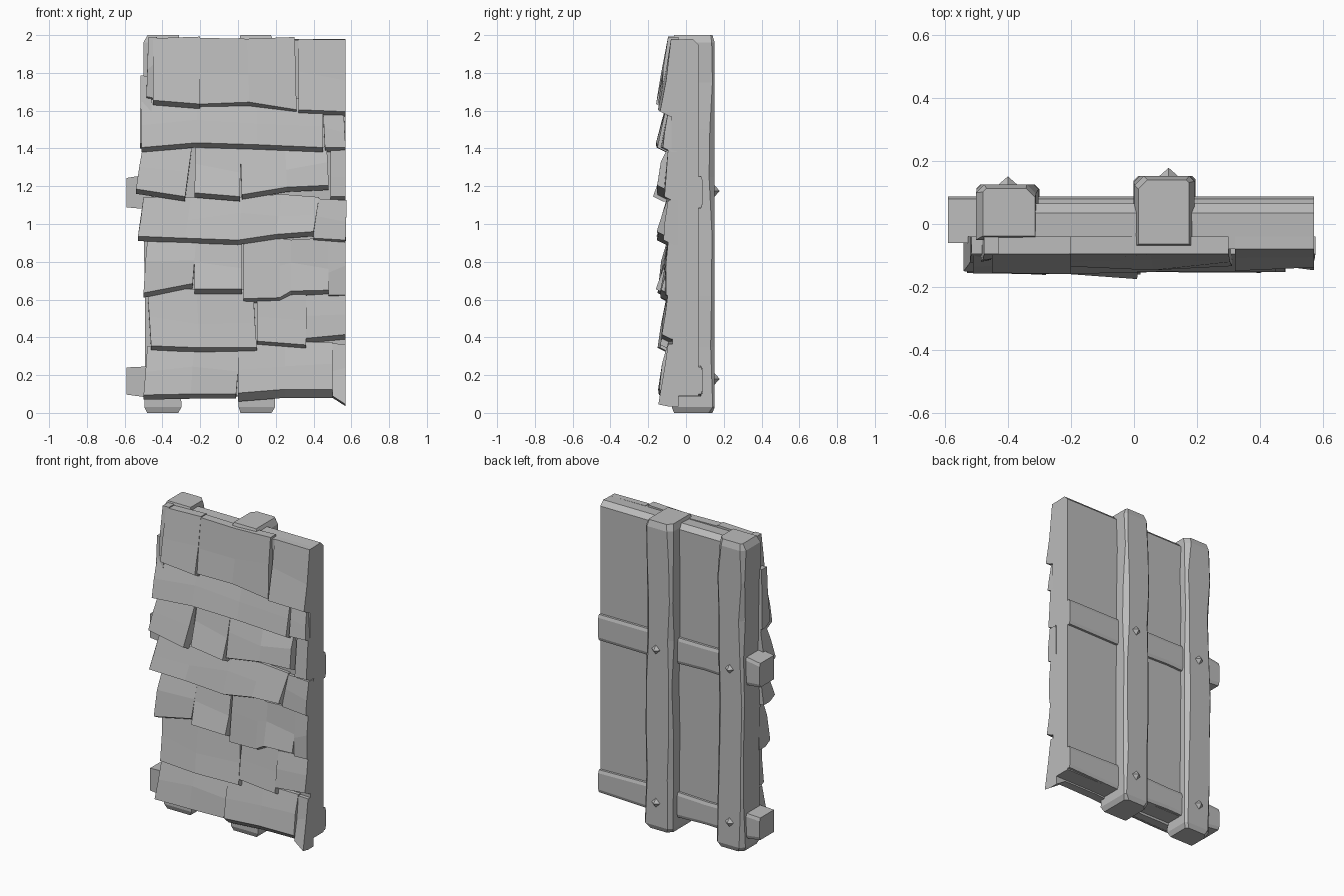
import bpy, math, random
from mathutils import Vector

random.seed(4)
cube = bpy.data.objects.get("Cube")
if cube:
    bpy.data.objects.remove(cube, do_unlink=True)

grey = bpy.data.materials.new("weathered_grey")
grey.use_nodes = True
tone = (0.5, 0.5, 0.5, 1)
grey.diffuse_color = tone
grey.node_tree.nodes["Principled BSDF"].inputs["Base Color"].default_value = tone


def wobble(amount):
    return random.uniform(-amount, amount)


def make(name, verts, faces):
    mesh = bpy.data.meshes.new(name)
    mesh.from_pydata(verts, [], faces)
    mesh.materials.append(grey)
    obj = bpy.data.objects.new(name, mesh)
    bpy.context.collection.objects.link(obj)
    bpy.context.view_layer.objects.active = obj
    bpy.ops.object.select_all(action="DESELECT")
    obj.select_set(True)
    bpy.ops.object.mode_set(mode="EDIT")
    bpy.ops.mesh.select_all(action="SELECT")
    bpy.ops.mesh.normals_make_consistent(inside=False)
    bpy.ops.object.mode_set(mode="OBJECT")
    return obj


def loft(name, rings):
    """Join equal rings of points into a closed solid."""
    n = len(rings[0])
    verts = [p for ring in rings for p in ring]
    faces = [tuple(range(n)), tuple(range(len(verts) - n, len(verts)))]
    for r in range(len(rings) - 1):
        for i in range(n):
            j = (i + 1) % n
            faces.append((r * n + i, r * n + j, r * n + n + j, r * n + n + i))
    return make(name, verts, faces)


def shingle(name, top, columns, front=-0.15, lean=0.0, tuck=-0.095, lip=0.025):
    """Tilted slab: columns give the lower edge, lean shifts the top sideways."""
    rings = []
    for x, z in columns:
        y = front + wobble(0.01)
        mid = z + (top - z) * random.uniform(0.45, 0.65)
        z_top = top + wobble(0.008)
        bend = (y + tuck) / 2 + wobble(0.01)
        rings.append([(x, y + 0.05, z), (x, y, z + lip),
                      (x + lean / 2, bend, mid), (x + lean, tuck, z_top),
                      (x + lean, -0.04, z_top), (x, -0.04, z)])
    return loft(name, rings)


# Shingle rows, from the top down
shingle("top_shingle_right", 1.985, [(-0.45, 1.63), (-0.2, 1.61)], -0.15, 0.0)
shingle("top_shingle_middle", 1.985, [(-0.2, 1.61), (0.06, 1.62), (0.31, 1.58)], -0.14, -0.01)
shingle("top_shingle_left", 1.975, [(0.32, 1.58), (0.57, 1.57)], -0.145, 0.0, -0.08)
shingle("top_edge_strip", 1.99, [(-0.485, 1.65), (-0.44, 1.64)], -0.12, 0.01)

shingle("second_edge_strip", 1.78, [(-0.52, 1.4), (-0.46, 1.4)], -0.13, 0.005)
shingle("second_shingle_wide", 1.66, [(-0.51, 1.38), (-0.22, 1.405), (0.1, 1.395), (0.45, 1.38)], -0.15)
shingle("second_shingle_left", 1.6, [(0.46, 1.38), (0.57, 1.38)], -0.13, -0.01)

shingle("third_shingle_right", 1.41, [(-0.54, 1.16), (-0.28, 1.12)], -0.155, 0.035)
shingle("third_shingle_middle", 1.42, [(-0.23, 1.14), (0.01, 1.12)], -0.165, 0.005)
shingle("third_shingle_wide", 1.41, [(0.02, 1.13), (0.26, 1.17), (0.48, 1.18)], -0.15, -0.01)
shingle("third_shingle_left", 1.39, [(0.49, 1.12), (0.57, 1.12)], -0.11)

shingle("fourth_shingle_wide", 1.15, [(-0.53, 0.91), (-0.28, 0.9), (0.0, 0.89), (0.2, 0.92), (0.4, 0.935)],
        -0.15, 0.03)
shingle("fourth_shingle_left", 1.13, [(0.4, 0.9), (0.57, 0.89)], -0.11, 0.005)

shingle("fifth_shingle_right", 0.92, [(-0.5, 0.61), (-0.24, 0.66)], -0.145, 0.02)
shingle("fifth_shingle_middle", 0.92, [(-0.23, 0.63), (0.02, 0.63)], -0.16, 0.0)
shingle("fifth_shingle_left", 0.92, [(0.03, 0.58), (0.22, 0.585), (0.28, 0.62), (0.48, 0.625)], -0.14, 0.0)
shingle("fifth_shingle_edge", 0.91, [(0.48, 0.6), (0.57, 0.6)], -0.115)

shingle("sixth_shingle_right", 0.65, [(-0.46, 0.33), (-0.2, 0.32), (0.1, 0.32)], -0.145, -0.02)
shingle("sixth_shingle_middle", 0.63, [(0.1, 0.355), (0.36, 0.335)], -0.14)
shingle("sixth_shingle_left", 0.63, [(0.36, 0.37), (0.57, 0.39)], -0.13)

shingle("bottom_shingle_right", 0.35, [(-0.5, 0.07), (-0.25, 0.075), (-0.01, 0.075)], -0.135, 0.02)
shingle("bottom_shingle_left", 0.37, [(0.0, 0.06), (0.25, 0.08), (0.5, 0.08)], -0.14, 0.0, lip=0.045)
shingle("bottom_curled_tip", 0.37, [(0.5, 0.08), (0.57, 0.035)], -0.145, 0.0, lip=0.01)


# Flat backing panel with a chamfered top
panel_section = [(-0.07, 0.09), (-0.08, 1.975), (0.035, 1.98), (0.065, 1.95), (0.065, 0.09)]
loft("backing_panel", [[(x, y, z) for y, z in panel_section] for x in (-0.46, 0.57)])


# Horizontal rails, running past the right post as pegs
def rail(name, low, high):
    rings = []
    for x, inset in ((-0.59, 0.012), (-0.5, 0), (-0.2, 0.012), (0.1, 0), (0.57, 0.008)):
        a, b = low + inset + wobble(0.006), high - inset + wobble(0.006)
        rings.append([(x, -0.06, a), (x, -0.06, b), (x, 0.08, b),
                      (x, 0.087, b - 0.02), (x, 0.087, a + 0.02), (x, 0.08, a)])
    loft(name, rings)


rail("middle_rail", 1.08, 1.26)
rail("lower_rail", 0.085, 0.25)


# Upright posts with rough hewn back corners
def post(name, x0, x1, front, back):
    rings = []
    heights = (0, 0.03, 0.35, 0.62, 0.95, 1.25, 1.5, 1.75, 1.96, 2)
    for z in heights:
        end = 0.012 if z in (0, 2) else 0
        a, b = x0 + end + wobble(0.006), x1 - end + wobble(0.006)
        y = back - end
        c, d = random.uniform(0.008, 0.03), random.uniform(0.008, 0.03)
        rings.append([(a, front + end, z), (b, front + end, z), (b, y - c, z),
                      (b - c, y, z), (a + d, y, z), (a, y - d, z)])
    loft(name, rings)


post("right_post", -0.495, -0.305, -0.05, 0.125)
post("centre_post", 0.0, 0.19, -0.075, 0.152)


# Faceted nail heads on the posts
def nail(name, x, y, z):
    r = 0.032
    ring = [(x + r * math.cos(i * math.pi / 2), y, z + r * math.sin(i * math.pi / 2)) for i in range(4)]
    tip = Vector((x, y + 0.028, z))
    make(name, ring + [tip], [(0, 1, 2, 3)] + [(i, (i + 1) % 4, 4) for i in range(4)])


for side, x, y in (("right", -0.4, 0.123), ("centre", 0.11, 0.15)):
    for level, z in (("upper", 1.175), ("lower", 0.18)):
        nail(f"{side}_{level}_nail", x, y, z)
